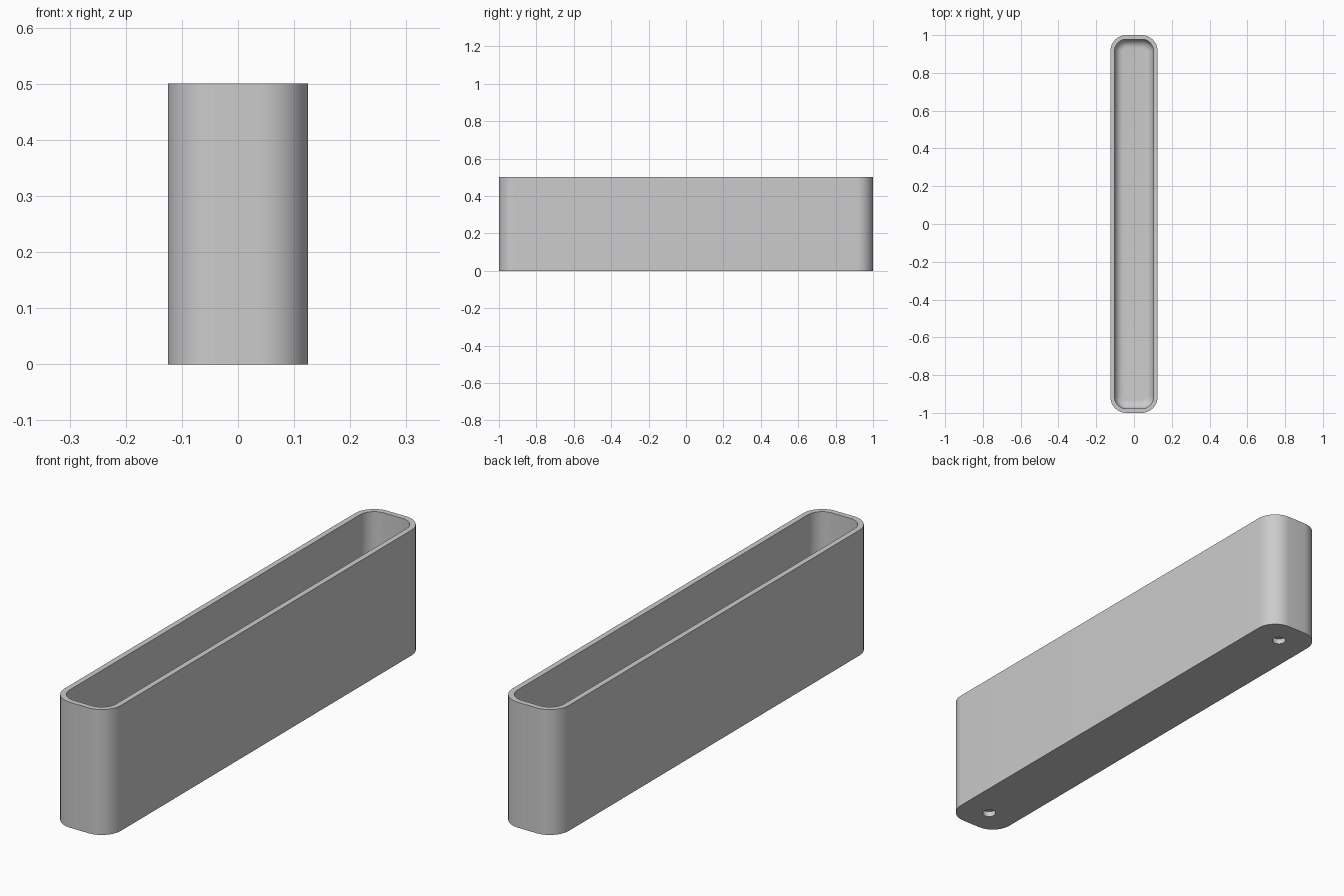
import bpy, bmesh, math

old = bpy.data.objects.get("Cube")
if old:
    bpy.data.objects.remove(old, do_unlink=True)

WIDTH, LENGTH, HEIGHT = 0.25, 2.0, 0.5
WALL, FLOOR, CORNER = 0.022, 0.045, 0.085

grey = bpy.data.materials.new("light_grey")
grey.use_nodes = True
colour = (0.6, 0.6, 0.6, 1)
grey.diffuse_color = colour
grey.node_tree.nodes["Principled BSDF"].inputs["Base Color"].default_value = colour


def make_object(name, bm):
    bmesh.ops.recalc_face_normals(bm, faces=bm.faces[:])
    mesh = bpy.data.meshes.new(name)
    bm.to_mesh(mesh)
    bm.free()
    mesh.materials.append(grey)
    obj = bpy.data.objects.new(name, mesh)
    bpy.context.collection.objects.link(obj)
    return obj


def rounded_outline(inset, z):
    """Points of the rounded-rectangle outline moved inwards by inset."""
    radius = CORNER - inset
    points = []
    for k, (sx, sy) in enumerate([(1, 1), (-1, 1), (-1, -1), (1, -1)]):
        cx, cy = sx * (WIDTH / 2 - CORNER), sy * (LENGTH / 2 - CORNER)
        for i in range(13):
            a = math.radians(90) * (k + i / 12)
            points.append((cx + radius * math.cos(a), cy + radius * math.sin(a), z))
    return points


# Trough: outer wall, rim, inner wall and rounded inner floor
FILLET = 0.045
sections = [(0, 0), (0, HEIGHT), (WALL, HEIGHT)]
for i in range(9):
    a = math.radians(90) * i / 8
    sections.append((WALL + FILLET * (1 - math.cos(a)),
                     FLOOR + FILLET * (1 - math.sin(a))))

bm = bmesh.new()
rings = [[bm.verts.new(p) for p in rounded_outline(*s)] for s in sections]
for low, high in zip(rings, rings[1:]):
    for i in range(len(low)):
        j = (i + 1) % len(low)
        bm.faces.new((low[i], low[j], high[j], high[i]))
bm.faces.new(rings[0][::-1])
bm.faces.new(rings[-1])
trough = make_object("trough", bm)

# Blind round sockets in the underside
for name, y in (("front_socket_cutter", -0.89), ("back_socket_cutter", 0.89)):
    bm = bmesh.new()
    bmesh.ops.create_cone(bm, cap_ends=True, segments=32, radius1=0.026,
                          radius2=0.026, depth=0.05)
    bmesh.ops.translate(bm, verts=bm.verts[:], vec=(0, y, -0.003))
    cutter = make_object(name, bm)
    cutter.hide_render = True
    cutter.hide_viewport = True
    cut = trough.modifiers.new(name, "BOOLEAN")
    cut.operation = "DIFFERENCE"
    cut.solver = "EXACT"
    cut.object = cutter

# Apply the cuts and shade smoothly with sharp rims
bpy.context.view_layer.update()
evaluated = trough.evaluated_get(bpy.context.evaluated_depsgraph_get())
trough_mesh = bpy.data.meshes.new_from_object(evaluated)
trough.modifiers.clear()
trough.data = trough_mesh
for obj in [o for o in bpy.data.objects if o.name.endswith("socket_cutter")]:
    bpy.data.objects.remove(obj, do_unlink=True)
bpy.ops.object.select_all(action="DESELECT")
trough.select_set(True)
bpy.context.view_layer.objects.active = trough
bpy.ops.object.shade_smooth_by_angle(angle=math.radians(35))
